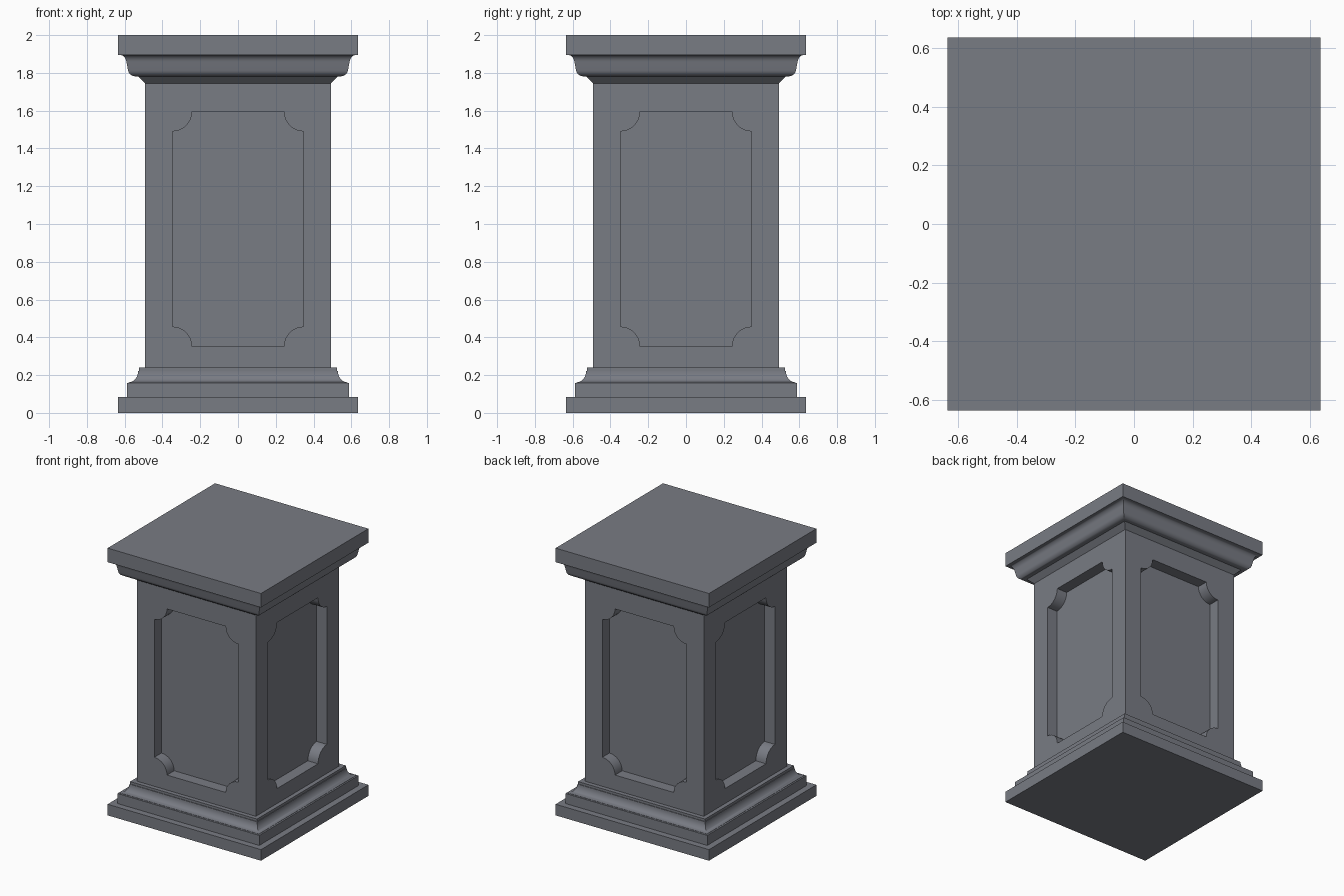
import bpy, bmesh, math
from mathutils import Matrix, Vector

if "Cube" in bpy.data.objects:
    bpy.data.objects.remove(bpy.data.objects["Cube"])

stone = bpy.data.materials.new("grey stone")
stone.diffuse_color = (0.19, 0.20, 0.23, 1)
stone.use_nodes = True
stone.node_tree.nodes["Principled BSDF"].inputs["Base Color"].default_value = stone.diffuse_color

HALF, Z0, Z1 = 0.493, 0.24, 1.745      # shaft half width, bottom, top


def finish(bm, name):
    bmesh.ops.remove_doubles(bm, verts=bm.verts, dist=1e-5)
    bmesh.ops.recalc_face_normals(bm, faces=bm.faces)
    mesh = bpy.data.meshes.new(name)
    bm.to_mesh(mesh)
    bm.free()
    mesh.materials.append(stone)
    ob = bpy.data.objects.new(name, mesh)
    bpy.context.collection.objects.link(ob)
    bpy.ops.object.select_all(action='DESELECT')
    ob.select_set(True)
    bpy.context.view_layer.objects.active = ob
    bpy.ops.object.shade_smooth_by_angle(angle=math.radians(35))


def arc(cx, cz, rx, rz, a0, a1, n=8):
    return [(cx + rx * math.cos(math.radians(a0 + (a1 - a0) * i / n)),
             cz + rz * math.sin(math.radians(a0 + (a1 - a0) * i / n))) for i in range(n + 1)]


def square_sweep(name, profile, cap_ring):
    """Sweep a (half width, height) profile round a square, closing one end."""
    bm = bmesh.new()
    rings = [[bm.verts.new((sx * w, sy * w, z)) for sx, sy in
              ((-1, -1), (1, -1), (1, 1), (-1, 1))] for w, z in profile]
    for a, b in zip(rings, rings[1:]):
        for i in range(4):
            j = (i + 1) % 4
            bm.faces.new((a[i], a[j], b[j], b[i]))
    bm.faces.new(rings[cap_ring])
    finish(bm, name)


# stepped base with a cove
square_sweep("base_moulding",
             [(0.635, 0), (0.635, 0.083), (0.587, 0.083), (0.587, 0.158), (0.577, 0.160)]
             + arc(0.577, 0.222, 0.048, 0.060, 270, 180)
             + [(0.525, 0.222), (0.525, Z0), (HALF, Z0)], 0)

# capital: small flare, ogee moulding and top slab
square_sweep("cap_moulding",
             [(HALF, Z1), (0.53, 1.782)]
             + arc(0.545, 1.822, 0.038, 0.040, 270, 350)
             + arc(0.624, 1.850, 0.034, 0.045, 170, 90)
             + [(0.635, 1.895), (0.635, 2.0)], -1)

# shaft with a recessed, notched panel on each side
PW, PB, PT, R, DEPTH = 0.348, 0.352, 1.595, 0.105, 0.085
outline = (arc(-PW, PB, R, R, 90, 0) + arc(PW, PB, R, R, 180, 90)
           + arc(PW, PT, R, R, 270, 180) + arc(-PW, PT, R, R, 0, -90))
bm = bmesh.new()
for side in range(4):
    rot = Matrix.Rotation(side * math.pi / 2, 3, 'Z')

    def loop(points, y):
        vs = [bm.verts.new(rot @ Vector((x, y, z))) for x, z in points]
        return vs, [bm.edges.new((vs[i], vs[(i + 1) % len(vs)])) for i in range(len(vs))]

    _, outer = loop([(-HALF, Z0), (HALF, Z0), (HALF, Z1), (-HALF, Z1)], -HALF)
    rim, rim_edges = loop(outline, -HALF)
    floor, _ = loop(outline, -HALF + DEPTH)
    bmesh.ops.triangle_fill(bm, edges=outer + rim_edges, use_beauty=True,
                            normal=rot @ Vector((0, -1, 0)))
    for i in range(len(rim)):
        j = (i + 1) % len(rim)
        bm.faces.new((rim[i], rim[j], floor[j], floor[i]))
    bm.faces.new(floor)
finish(bm, "panelled_shaft")
